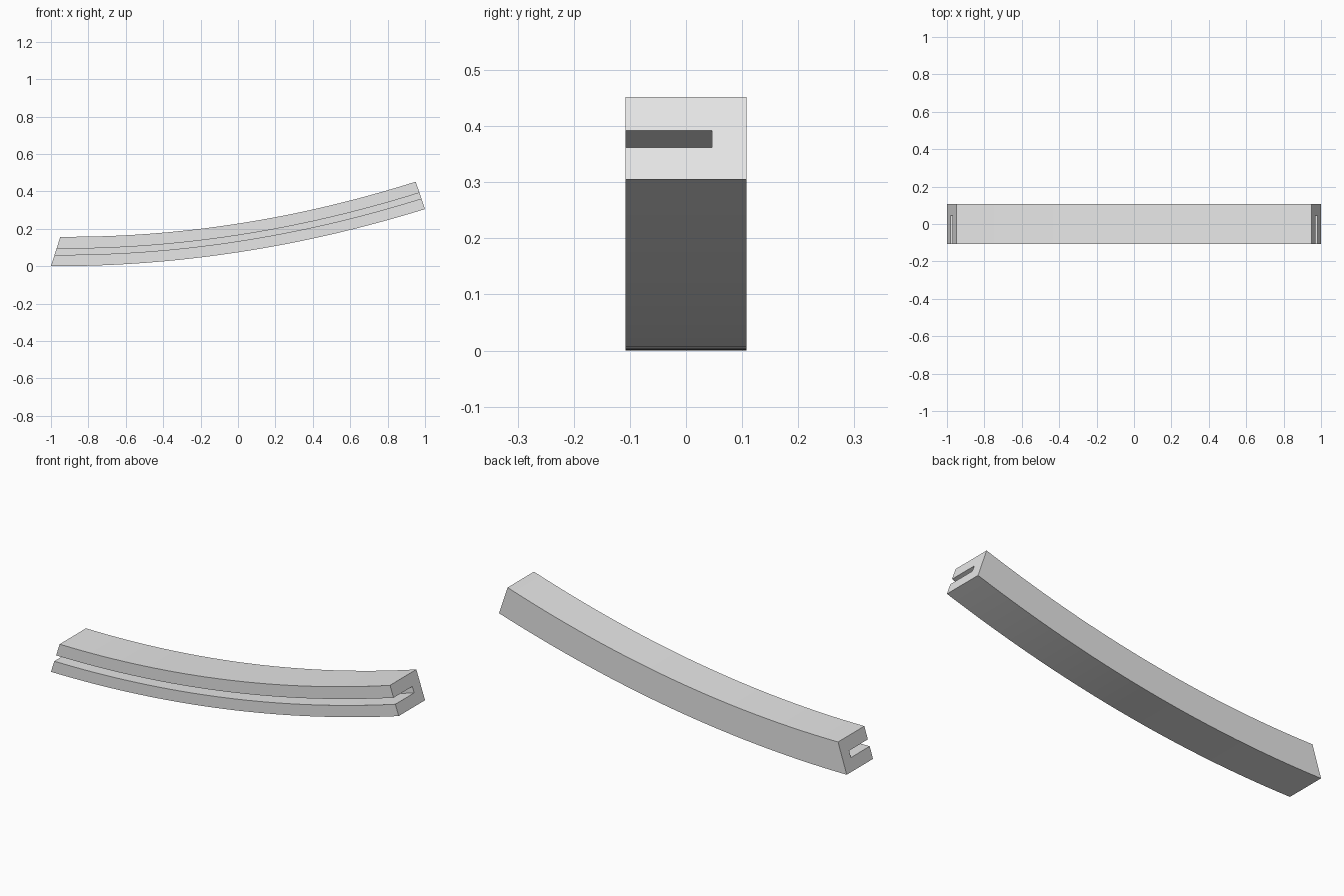
import bpy, bmesh, math

cube = bpy.data.objects.get("Cube")
if cube:
    bpy.data.objects.remove(cube, do_unlink=True)

# One plain grey finish
grey = bpy.data.materials.new("plain_grey")
grey.use_nodes = True
colour = (0.8, 0.8, 0.8, 1)
grey.diffuse_color = colour
grey.node_tree.nodes["Principled BSDF"].inputs["Base Color"].default_value = colour

STEPS = 32
HALF_WIDTH = 0.108
SLOT_DEPTH = 0.046
SLOT_LOW, SLOT_HIGH = 0.385, 0.595

# C-shaped cross-section: (y, fraction of height), slot open to the front
section = [(-HALF_WIDTH, 0), (HALF_WIDTH, 0), (HALF_WIDTH, 1), (-HALF_WIDTH, 1),
           (-HALF_WIDTH, SLOT_HIGH), (SLOT_DEPTH, SLOT_HIGH),
           (SLOT_DEPTH, SLOT_LOW), (-HALF_WIDTH, SLOT_LOW)]


def rail_point(t, y, h):
    """Point on the curved rail; t runs from -1 to 1 along its length."""
    low_x, high_x = t, 0.95 * t
    low_z = 0.0785 * low_x ** 2 + 0.1525 * low_x + 0.0742
    high_z = 0.0853 * high_x ** 2 + 0.155 * high_x + 0.2275
    return (low_x + (high_x - low_x) * h, y, low_z + (high_z - low_z) * h)


# Sweep the section along the curve
bm = bmesh.new()
rings = []
for i in range(STEPS + 1):
    t = 2 * i / STEPS - 1
    rings.append([bm.verts.new(rail_point(t, y, h)) for y, h in section])
n = len(section)
for a, b in zip(rings, rings[1:]):
    for j in range(n):
        k = (j + 1) % n
        bm.faces.new((a[j], a[k], b[k], b[j]))

# Flat mitred ends
bm.faces.new(rings[0][::-1])
bm.faces.new(rings[-1])
bmesh.ops.recalc_face_normals(bm, faces=bm.faces)

mesh = bpy.data.meshes.new("curved_slotted_rail")
bm.to_mesh(mesh)
bm.free()
mesh.materials.append(grey)
rail = bpy.data.objects.new("curved_slotted_rail", mesh)
bpy.context.collection.objects.link(rail)

# Smooth along the curve, sharp at the corners
bpy.ops.object.select_all(action='DESELECT')
rail.select_set(True)
bpy.context.view_layer.objects.active = rail
bpy.ops.object.shade_smooth_by_angle(angle=math.radians(30))
